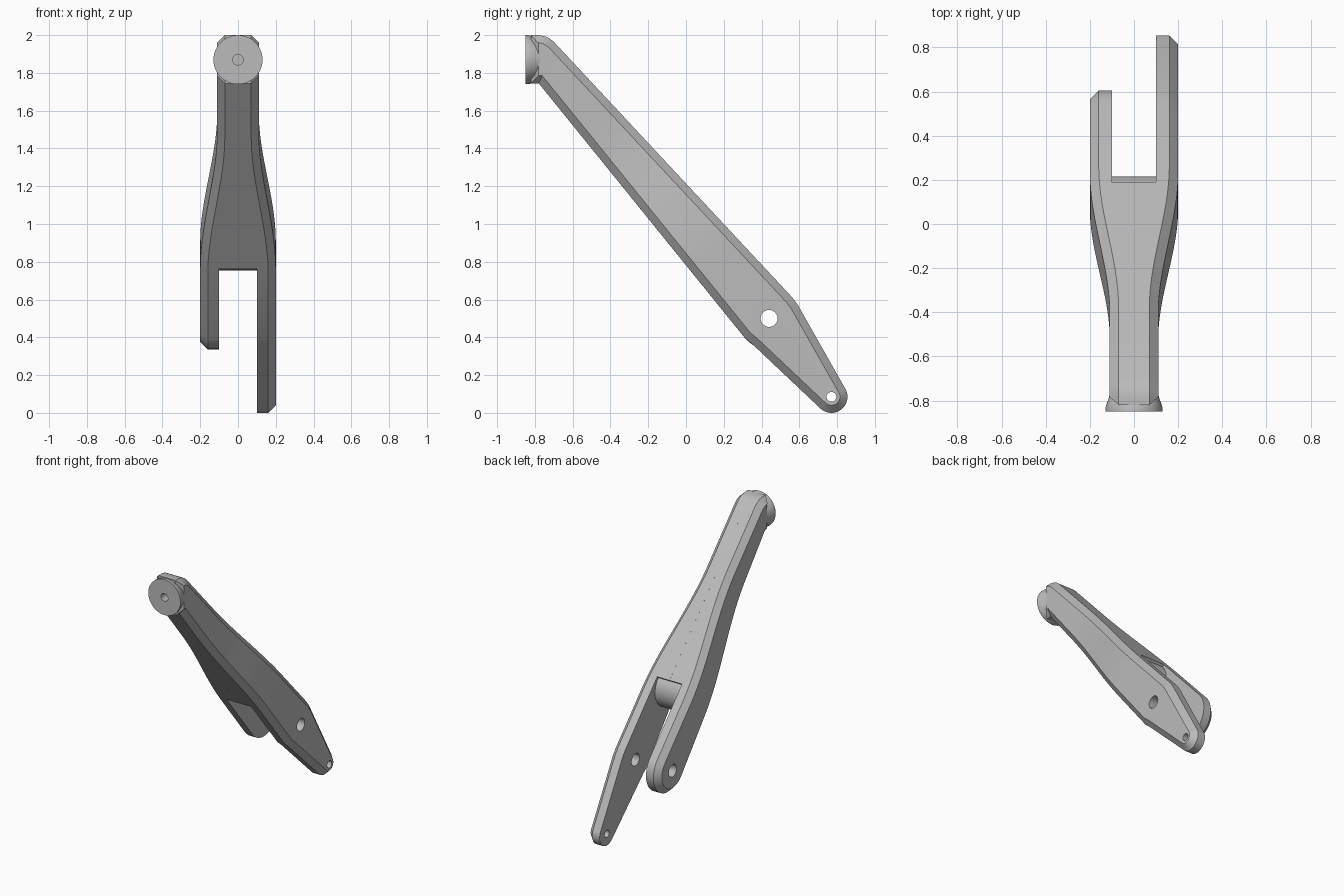
import bpy, bmesh, math
from mathutils import Vector

if "Cube" in bpy.data.objects:
    bpy.data.objects.remove(bpy.data.objects["Cube"])

grey = bpy.data.materials.new("plain grey")
grey.use_nodes = True
grey.diffuse_color = (0.5, 0.5, 0.5, 1)
grey.node_tree.nodes["Principled BSDF"].inputs["Base Color"].default_value = (0.5, 0.5, 0.5, 1)

AXIS = Vector((0, 0.67, -0.742))      # direction running down the arm
PIVOT, TIP, NOSE = (0.44, 0.5), (0.77, 0.085), (0.07, 0.9)
CHAMFER, NECK = 0.04, 0.11


def arc(centre, radius, start, end, steps=20):
    angles = [math.radians(start + (end - start) * i / steps) for i in range(steps + 1)]
    return [(centre[0] + radius * math.cos(a), centre[1] + radius * math.sin(a)) for a in angles]


def inset(points, d):
    """Mitred inward offset of a counter-clockwise outline."""
    result = []
    for i, p in enumerate(points):
        p = Vector(p)
        a = (p - Vector(points[i - 1])).normalized()
        b = (Vector(points[(i + 1) % len(points)]) - p).normalized()
        na, nb = Vector((-a.y, a.x)), Vector((-b.y, b.x))
        result.append(p + (na + nb) * d / (1 + na.dot(nb)))
    return result


def loft(bm, rings):
    """Skin (x, outline) rings into a closed solid."""
    loops = [[bm.verts.new((x, p[0], p[1])) for p in pts] for x, pts in rings]
    n = len(loops[0])
    for lo, hi in zip(loops, loops[1:]):
        for i in range(n):
            j = (i + 1) % n
            bm.faces.new((lo[i], lo[j], hi[j], hi[i]))
    bm.faces.new(loops[0])
    bm.faces.new(loops[-1])
    bmesh.ops.recalc_face_normals(bm, faces=bm.faces)


def finish(bm, name):
    mesh = bpy.data.meshes.new(name)
    bm.to_mesh(mesh)
    bm.free()
    mesh.materials.append(grey)
    obj = bpy.data.objects.new(name, mesh)
    bpy.context.collection.objects.link(obj)
    return obj


def cutter(name, outline, x0, x1):
    bm = bmesh.new()
    loft(bm, [(x0, outline), (x1, outline)])
    obj = finish(bm, name)
    obj.hide_render = True
    return obj


def cut(obj, tools):
    for tool in tools:
        mod = obj.modifiers.new("cut", "BOOLEAN")
        mod.operation, mod.solver, mod.object = "DIFFERENCE", "EXACT", tool
    bpy.context.view_layer.update()
    mesh = bpy.data.meshes.new_from_object(obj.evaluated_get(bpy.context.evaluated_depsgraph_get()))
    obj.modifiers.clear()
    obj.data = mesh


def shade(obj):
    bpy.ops.object.select_all(action="DESELECT")
    obj.select_set(True)
    bpy.context.view_layer.objects.active = obj
    bpy.ops.object.shade_smooth_by_angle(angle=math.radians(25))


def half_arm(name, outline, side):
    """One side of the arm: chamfered plate that flares from the neck to the fork."""
    bm = bmesh.new()
    loft(bm, [(0, outline), (side * (NECK - CHAMFER), outline),
              (side * NECK, inset(outline, CHAMFER))])
    start, end, steps = -1.45, -0.52, 24
    for i in range(steps + 1):
        s = start + (end - start) * i / steps
        bmesh.ops.bisect_plane(bm, geom=bm.verts[:] + bm.edges[:] + bm.faces[:],
                               plane_co=AXIS * s, plane_no=AXIS)
    for v in bm.verts:
        if abs(v.co.x) > 0.01:
            t = min(max((v.co.dot(AXIS) - start) / (end - start), 0), 1)
            v.co.x += side * 0.09 * t * t * (3 - 2 * t)
    return finish(bm, name)


# Side outlines of the long and the short fork arm
top = [(-0.70, 1.965), (-0.72, 1.98), (-0.745, 1.993), (-0.78, 2.0), (-0.82, 2.0)]
heel = [(-0.82, 1.745), (-0.78, 1.745)]
long_outline = (heel + [(0.313, 0.395), (0.35, 0.365)] + arc(TIP, 0.085, -132, 29)
                + [(0.59, 0.575), (0.561, 0.613)] + top)
short_outline = heel + arc(PIVOT, 0.165, -140, 43) + top

# Cutters: fork slot around the rounded web end, and the pin holes
slot = (arc(NOSE, 0.145, 43, -137, 28)
        + [(-0.35, 0.5), (0.3, -0.4), (1.3, -0.4), (1.3, 1.0), (0.5, 1.3)])
fork_slot = cutter("fork_slot_cutter", slot, -0.1, 0.1)
pivot_hole = cutter("pivot_hole_cutter", arc(PIVOT, 0.045, 0, 345, 23), -0.5, 0.5)
tip_hole = cutter("tip_hole_cutter", arc(TIP, 0.026, 0, 345, 23), -0.5, 0.5)

long_half = half_arm("forked_arm", long_outline, 1)
short_half = half_arm("short_half", short_outline, -1)
cut(long_half, [fork_slot, pivot_hole, tip_hole])
cut(short_half, [fork_slot, pivot_hole])

# Weld both halves along the middle
bm = bmesh.new()
for half in (long_half, short_half):
    bm.from_mesh(half.data)
middle = [f for f in bm.faces if all(abs(v.co.x) < 1e-4 for v in f.verts)]
bmesh.ops.delete(bm, geom=middle, context="FACES")
bmesh.ops.remove_doubles(bm, verts=bm.verts, dist=1e-4)
bm.to_mesh(long_half.data)
bm.free()
bpy.data.objects.remove(short_half)
shade(long_half)

# Flared round end cap with a blind centre hole, turned around the y axis
profile = [(0, -0.76), (0.028, -0.76), (0.028, -0.85), (0.13, -0.85), (0.13, -0.835),
           (0.124, -0.815), (0.115, -0.79), (0.108, -0.765), (0.1, -0.73), (0, -0.73)]
bm = bmesh.new()
verts = [bm.verts.new((r, y, 0)) for r, y in profile]
edges = [bm.edges.new(pair) for pair in zip(verts, verts[1:])]
bmesh.ops.spin(bm, geom=verts + edges, cent=(0, 0, 0), axis=(0, 1, 0),
               angle=math.tau, steps=48, use_duplicate=False)
bmesh.ops.remove_doubles(bm, verts=bm.verts, dist=1e-4)
bmesh.ops.recalc_face_normals(bm, faces=bm.faces)
cap = finish(bm, "end_cap")
cap.location.z = 1.87
# Bore the arm behind the cap so the blind hole stays open
bore = cutter("cap_bore_cutter", [(-0.9, 1.83), (-0.75, 1.83), (-0.75, 1.91), (-0.9, 1.91)], -0.04, 0.04)
cut(long_half, [bore])
shade(long_half)
shade(cap)

for helper in (fork_slot, pivot_hole, tip_hole, bore):
    bpy.data.objects.remove(helper)
